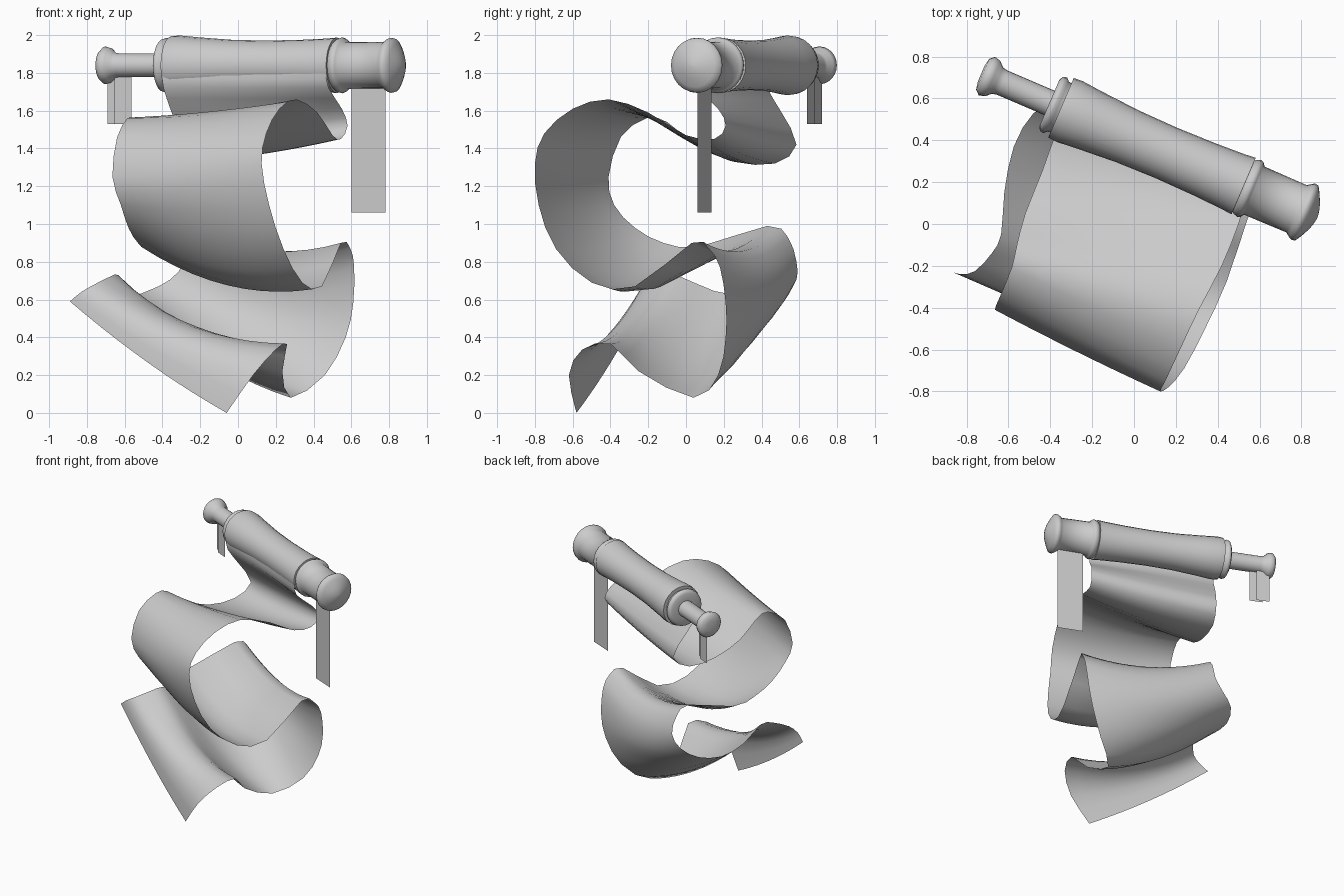
import bpy, bmesh, math
from mathutils import Vector

if "Cube" in bpy.data.objects:
    bpy.data.objects.remove(bpy.data.objects["Cube"])

grey = bpy.data.materials.new("plain_grey")
grey.diffuse_color = (0.6, 0.6, 0.6, 1)
grey.use_nodes = True
grey.node_tree.nodes["Principled BSDF"].inputs["Base Color"].default_value = grey.diffuse_color

# Horizontal rod axis, turned about z
ANG = math.radians(-23.2)
C = Vector((0.06, 0.38, 1.84))
D = Vector((math.cos(ANG), math.sin(ANG), 0))
N = Vector((-D.y, D.x, 0))
UP = Vector((0, 0, 1))


def finish(name, bm, angle=60):
    me = bpy.data.meshes.new(name)
    bm.to_mesh(me)
    bm.free()
    me.materials.append(grey)
    ob = bpy.data.objects.new(name, me)
    bpy.context.collection.objects.link(ob)
    bpy.ops.object.select_all(action='DESELECT')
    ob.select_set(True)
    bpy.context.view_layer.objects.active = ob
    bpy.ops.object.shade_smooth_by_angle(angle=math.radians(angle))
    return ob


def lathe(name, profile, sides=24):
    """Revolve (distance along axis, radius) pairs round the rod axis."""
    bm = bmesh.new()
    rings = []
    for t, r in profile:
        ring = []
        for i in range(sides):
            a = 2 * math.pi * i / sides
            ring.append(bm.verts.new(C + D * t + (N * math.cos(a) + UP * math.sin(a)) * r))
        rings.append(ring)
    for a, b in zip(rings, rings[1:]):
        for i in range(sides):
            j = (i + 1) % sides
            bm.faces.new((a[i], a[j], b[j], b[i]))
    bm.faces.new(rings[0])
    bm.faces.new(rings[-1])
    bmesh.ops.recalc_face_normals(bm, faces=bm.faces)
    return finish(name, bm)


# Rod ends with collars and caps, and the rolled paper between
lathe("left_handle", [(-.86, .04), (-.852, .08), (-.83, .1), (-.80, .092), (-.775, .068), (-.75, .063),
                      (-.505, .063), (-.505, .12), (-.495, .14), (-.475, .145), (-.46, .13), (-.43, .125)])
lathe("paper_roll", [(-.445, .155), (-.40, .158), (-.3, .149), (-.1, .135), (.1, .131),
                     (.3, .135), (.45, .142), (.505, .147)])
lathe("right_handle", [(.49, .12), (.513, .14), (.535, .148), (.55, .14), (.56, .125), (.78, .123),
                       (.80, .138), (.815, .146), (.833, .143), (.85, .115), (.872, .07), (.882, .04), (.888, .01)])


# Flat tags hanging from the handles
def tag(name, x0, y0, x1, y1, z0, z1):
    bm = bmesh.new()
    bm.faces.new([bm.verts.new(p) for p in
                  ((x0, y0, z0), (x1, y1, z0), (x1, y1, z1), (x0, y0, z1))])
    finish(name, bm)


tag("right_tag", .60, .135, .78, .06, 1.06, 1.76)
tag("left_tag_back", -.69, .72, -.60, .68, 1.53, 1.80)
tag("left_tag_front", -.655, .68, -.565, .64, 1.53, 1.80)

# Unrolled paper: left and right edge paths, lofted with a sagging middle
LEFT = [(-.405, .425, 1.81), (-.395, .43, 1.72), (-.355, .50, 1.60), (-.295, .585, 1.42), (-.36, .47, 1.32),
        (-.44, .25, 1.33), (-.52, .05, 1.42), (-.56, -.10, 1.54), (-.585, -.21, 1.56), (-.64, -.345, 1.46),
        (-.665, -.41, 1.25), (-.62, -.38, 1.10), (-.58, -.27, .98), (-.53, -.12, .90), (-.48, .07, .88),
        (-.33, .43, .99), (-.295, .54, .93), (-.285, .585, .80), (-.36, .585, .705), (-.48, .53, .645),
        (-.575, .37, .615), (-.62, .15, .645), (-.635, -.05, .73), (-.68, -.14, .72), (-.76, -.225, .68),
        (-.83, -.24, .64), (-.89, -.22, .59)]
RIGHT = [(.462, .055, 1.81), (.48, .065, 1.72), (.55, .17, 1.61), (.58, .21, 1.52), (.545, .15, 1.45),
         (.50, 0, 1.47), (.42, -.20, 1.59), (.31, -.41, 1.66), (.22, -.60, 1.61), (.15, -.75, 1.48),
         (.125, -.80, 1.32), (.165, -.78, 1.10), (.24, -.69, .87), (.34, -.50, .69), (.445, -.27, .67),
         (.545, .03, .90), (.595, .12, .87), (.615, .18, .77), (.61, .21, .58), (.57, .21, .40),
         (.46, .17, .20), (.28, .04, .08), (.235, -.25, .22), (.26, -.40, .365), (.20, -.55, .335),
         (.08, -.62, .20), (-.06, -.58, 0)]
# (station, drop, push to the back) of the middle of the sheet
SAG = [(0, 0, .022), (1, 0, .015), (3, .01, 0), (4, .02, 0), (8, .01, 0), (11, .02, -.01), (13, .09, 0),
       (14, .09, 0), (16, .08, .01), (18, .08, .03), (20, .08, .03), (21, .07, 0), (23, .09, 0), (26, .03, 0)]


def smooth_path(pts, steps):
    """Catmull-Rom curve through the points."""
    p = [Vector(q) for q in pts]
    p = [p[0] * 2 - p[1]] + p + [p[-1] * 2 - p[-2]]
    out = []
    for i in range(1, len(p) - 2):
        a, b, c, d = p[i - 1:i + 3]
        for k in range(steps):
            u = k / steps
            out.append((b * 2 + (c - a) * u + (a * 2 - b * 5 + c * 4 - d) * u * u
                        + (b * 3 - a - c * 3 + d) * u ** 3) / 2)
    return out + [p[-2]]


def sag_at(s):
    for (s0, d0, n0), (s1, d1, n1) in zip(SAG, SAG[1:]):
        if s <= s1:
            f = (s - s0) / (s1 - s0)
            return N * (n0 + (n1 - n0) * f) - UP * (d0 + (d1 - d0) * f)


STEPS, ACROSS = 2, 10
bm = bmesh.new()
rows = []
for k, (l, r) in enumerate(zip(smooth_path(LEFT, STEPS), smooth_path(RIGHT, STEPS))):
    off = sag_at(k / STEPS)
    row = []
    for j in range(ACROSS + 1):
        u = j / ACROSS
        row.append(bm.verts.new(l.lerp(r, u) + off * 4 * u * (1 - u)))
    rows.append(row)
for a, b in zip(rows, rows[1:]):
    for j in range(ACROSS):
        bm.faces.new((a[j], b[j], b[j + 1], a[j + 1]))
finish("unrolled_paper", bm, 80)
